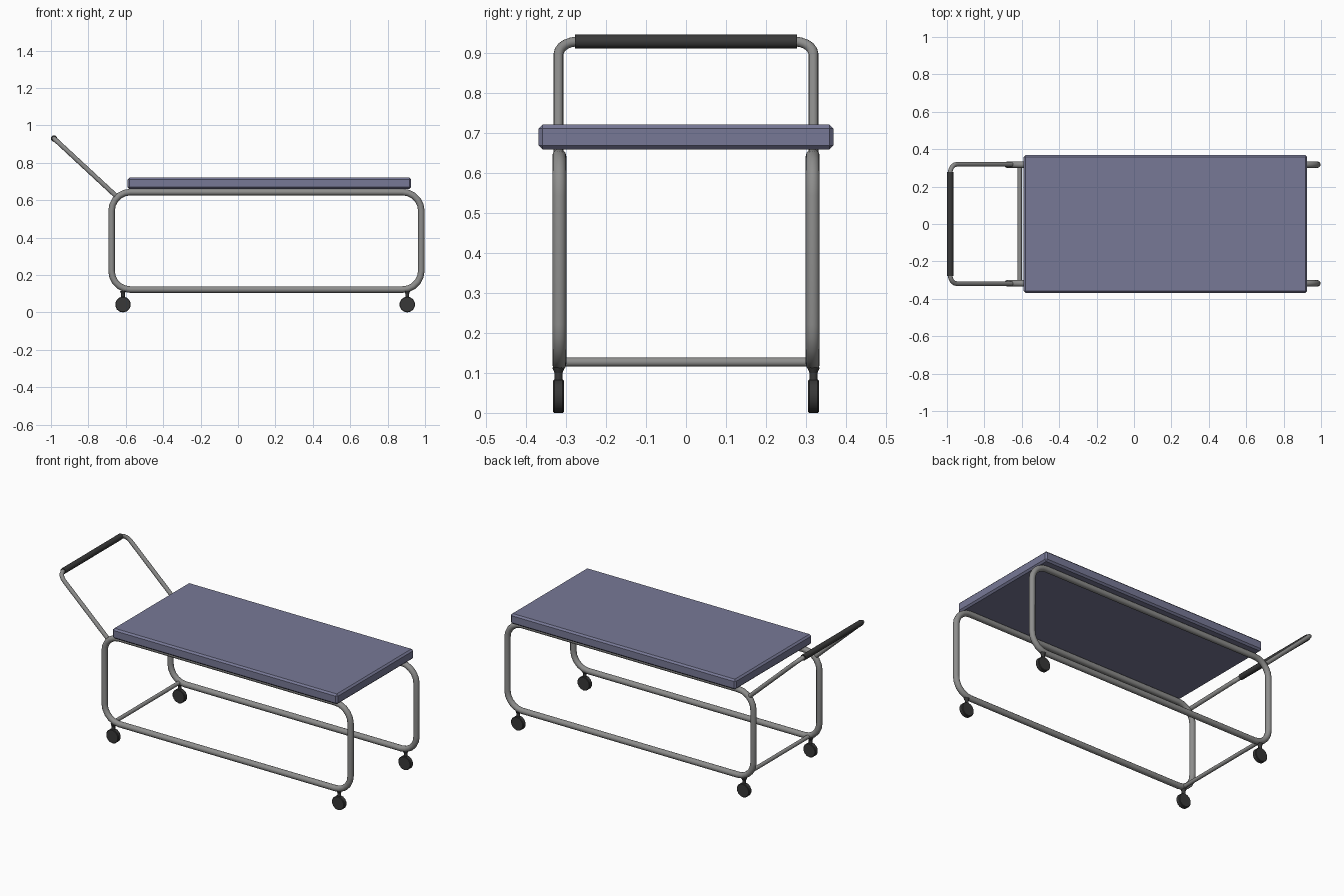
import bpy, bmesh, math
from mathutils import Vector, Matrix

if "Cube" in bpy.data.objects:
    bpy.data.objects.remove(bpy.data.objects["Cube"])


def material(name, rgb):
    m = bpy.data.materials.new(name)
    m.diffuse_color = (*rgb, 1)
    m.use_nodes = True
    m.node_tree.nodes["Principled BSDF"].inputs["Base Color"].default_value = m.diffuse_color
    return m


STEEL = material("grey_steel", (0.27, 0.27, 0.265))
BLACK = material("black_rubber", (0.04, 0.04, 0.04))
PAD = material("slate_blue_vinyl", (0.185, 0.19, 0.305))


def add_object(name, mesh, mat, smooth=True):
    mesh.materials.clear()
    mesh.materials.append(mat)
    ob = bpy.data.objects.new(name, mesh)
    bpy.context.collection.objects.link(ob)
    if smooth:
        bpy.ops.object.select_all(action='DESELECT')
        ob.select_set(True)
        bpy.context.view_layer.objects.active = ob
        bpy.ops.object.shade_smooth_by_angle(angle=math.radians(40))
    return ob


def fillet(points, r, closed, steps=5):
    """Round the right-angled corners of a path."""
    pts = [Vector(p) for p in points]
    out = []
    for i, p in enumerate(pts):
        if not closed and i in (0, len(pts) - 1):
            out.append(p)
            continue
        u = (pts[i - 1] - p).normalized()
        v = (pts[(i + 1) % len(pts)] - p).normalized()
        c = p + r * (u + v)
        for k in range(steps + 1):
            t = math.pi / 2 * k / steps
            out.append(c - r * (v * math.cos(t) + u * math.sin(t)))
    return out


def tube(name, pts, radius, mat, closed=False):
    cu = bpy.data.curves.new(name, 'CURVE')
    cu.dimensions = '3D'
    cu.bevel_depth = radius
    cu.bevel_resolution = 4
    cu.use_fill_caps = True
    sp = cu.splines.new('POLY')
    sp.points.add(len(pts) - 1)
    for q, p in zip(sp.points, pts):
        q.co = (*p, 1)
    sp.use_cyclic_u = closed
    tmp = bpy.data.objects.new(name + "_path", cu)
    bpy.context.collection.objects.link(tmp)
    dg = bpy.context.evaluated_depsgraph_get()
    mesh = bpy.data.meshes.new_from_object(tmp.evaluated_get(dg))
    bpy.data.objects.remove(tmp)
    return add_object(name, mesh, mat)


def cone(name, loc, r1, r2, depth, mat, rot=None, sides=12, bevel=0):
    bm = bmesh.new()
    bmesh.ops.create_cone(bm, cap_ends=True, segments=sides, radius1=r1, radius2=r2, depth=depth)
    if bevel:
        rim = [e for e in bm.edges if abs(e.verts[0].co.z - e.verts[1].co.z) < 1e-5]
        bmesh.ops.bevel(bm, geom=rim, offset=bevel, segments=1, affect='EDGES')
    bm.transform(Matrix.Translation(loc) @ (rot or Matrix.Identity(4)))
    mesh = bpy.data.meshes.new(name)
    bm.to_mesh(mesh)
    bm.free()
    return add_object(name, mesh, mat)


# padded top with chamfered edges
bm = bmesh.new()
bmesh.ops.create_cube(bm, size=1)
bm.transform(Matrix.Translation((0.168, 0, 0.69)) @ Matrix.Diagonal((1.516, 0.738, 0.062, 1)))
bmesh.ops.bevel(bm, geom=bm.edges[:], offset=0.01, segments=1, affect='EDGES')
me = bpy.data.meshes.new("padded_top")
bm.to_mesh(me)
bm.free()
add_object("padded_top", me, PAD, smooth=False)

turn = Matrix.Rotation(math.pi / 2, 4, 'X')
for s, side in ((-1, "front"), (1, "back")):
    # side loop of bent tube
    y = s * 0.317
    loop = [(-0.676, y, 0.122), (0.98, y, 0.122), (0.98, y, 0.643), (-0.676, y, 0.643)]
    tube(side + "_side_frame", fillet(loop, 0.1, True), 0.0175, STEEL, True)
    # casters
    for x, end in ((-0.615, "left"), (0.905, "right")):
        tag = f"{side}_{end}_caster"
        cone(tag + "_wheel", (x, s * 0.319, 0.042), 0.042, 0.042, 0.027, BLACK, turn, 14, 0.003)
        cone(tag + "_stem", (x, s * 0.319, 0.093), 0.01, 0.01, 0.04, BLACK)
        cone(tag + "_collar", (x, s * 0.319, 0.107), 0.01, 0.016, 0.014, BLACK)

# lower crossbar at the handle end
tube("lower_crossbar", [Vector((-0.611, -0.315, 0.127)), Vector((-0.611, 0.315, 0.127))], 0.0115, STEEL)

# sloping push handle and its grip
handle = [(-0.655, -0.319, 0.625), (-0.983, -0.319, 0.929),
          (-0.983, 0.319, 0.929), (-0.655, 0.319, 0.625)]
tube("push_handle", fillet(handle, 0.048, False), 0.0125, STEEL)
cone("handle_grip", (-0.983, 0, 0.929), 0.0175, 0.0175, 0.555, BLACK, turn, 12)
